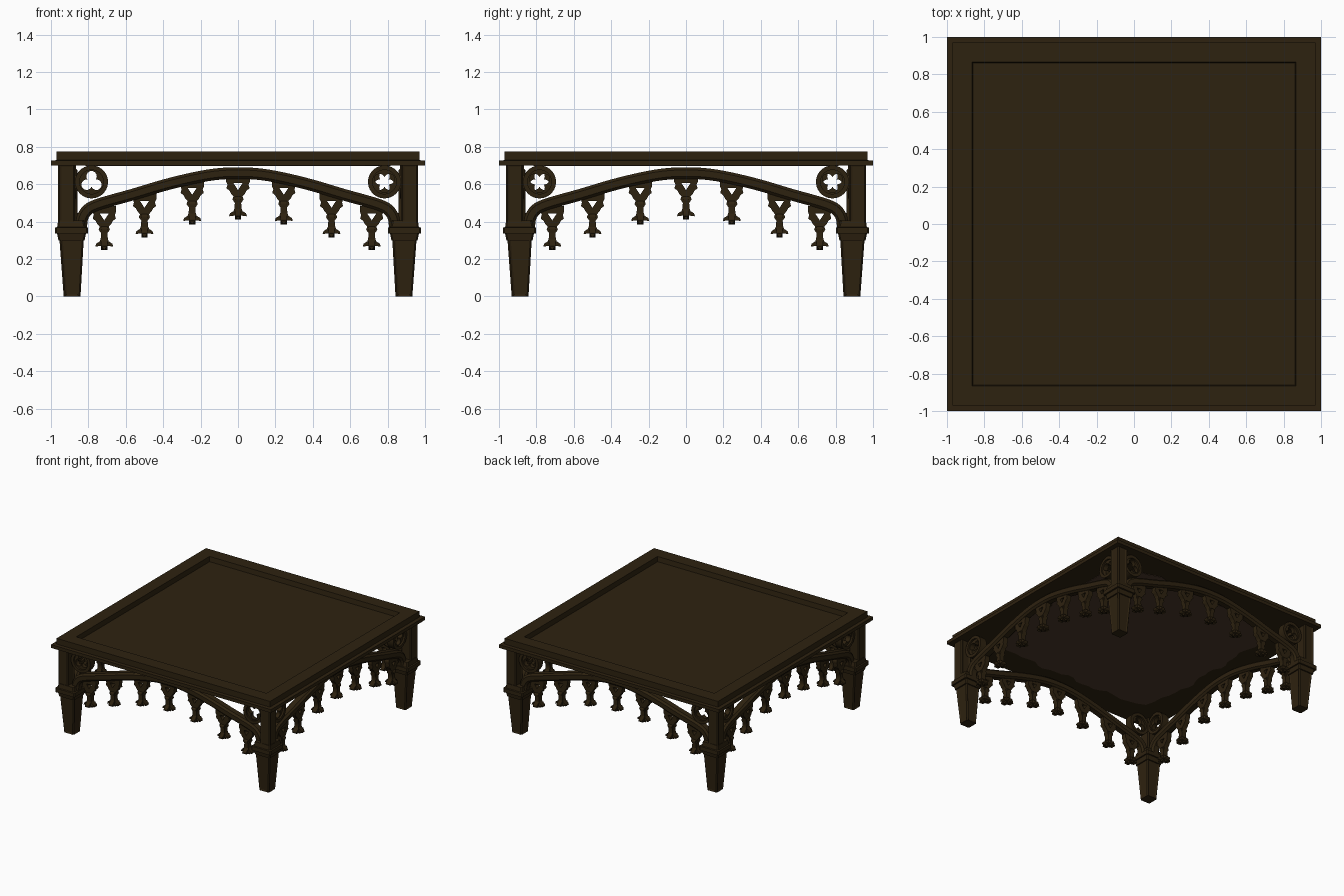
import bpy, bmesh, math
from mathutils import Matrix, Vector

if "Cube" in bpy.data.objects:
    bpy.data.objects.remove(bpy.data.objects["Cube"])


def material(name, rgb):
    m = bpy.data.materials.new(name)
    m.diffuse_color = (*rgb, 1)
    m.use_nodes = True
    m.node_tree.nodes["Principled BSDF"].inputs["Base Color"].default_value = m.diffuse_color
    return m


WOOD = material("dark_wood", (0.027, 0.016, 0.005))
UNDER = material("reddish_underside", (0.07, 0.04, 0.023))


def add(name, mesh, mat=WOOD, matrix=None):
    if not mesh.materials:
        mesh.materials.append(mat)
    ob = bpy.data.objects.new(name, mesh)
    bpy.context.collection.objects.link(ob)
    if matrix is not None:
        ob.matrix_world = matrix
    return ob


def to_mesh(bm, name):
    bmesh.ops.recalc_face_normals(bm, faces=bm.faces)
    me = bpy.data.meshes.new(name)
    bm.to_mesh(me)
    bm.free()
    return me


def loft(bm, rings):
    """Skin a list of equal-sized point rings and cap both ends."""
    vs = [[bm.verts.new(p) for p in r] for r in rings]
    n = len(vs[0])
    sides = []
    for a, b in zip(vs, vs[1:]):
        for i in range(n):
            j = (i + 1) % n
            sides.append(bm.faces.new((a[i], a[j], b[j], b[i])))
    bm.faces.new(vs[0][::-1])
    bm.faces.new(vs[-1])
    return sides


def octagon(cx, cy, hx, hy, c):
    return [(cx + x, cy + y) for x, y in (
        (hx - c, -hy), (hx, -hy + c), (hx, hy - c), (hx - c, hy),
        (-hx + c, hy), (-hx, hy - c), (-hx, -hy + c), (-hx + c, -hy))]


def post(bm, levels, c=0.008, panel=0):
    """Chamfered square post from (height, centre, half width) levels."""
    sides = loft(bm, [[(x, y, z) for x, y in octagon(o, o, h, h, c)]
                      for z, o, h in levels])
    if panel:
        bm.normal_update()
        wide = [f for f in sides if min(e.calc_length() for e in f.edges) > 0.03]
        bmesh.ops.recalc_face_normals(bm, faces=bm.faces)
        bmesh.ops.inset_individual(bm, faces=wide, thickness=panel, depth=-0.005)


def plate(name, outlines, half_depth):
    """Extruded flat shape; later outlines are holes."""
    cu = bpy.data.curves.new(name, 'CURVE')
    cu.dimensions = '2D'
    cu.fill_mode = 'BOTH'
    cu.extrude = half_depth
    for pts in outlines:
        sp = cu.splines.new('POLY')
        sp.points.add(len(pts) - 1)
        for p, (x, y) in zip(sp.points, pts):
            p.co = (x, y, 0, 1)
        sp.use_cyclic_u = True
    ob = bpy.data.objects.new(name, cu)
    bpy.context.collection.objects.link(ob)
    dg = bpy.context.evaluated_depsgraph_get()
    me = bpy.data.meshes.new_from_object(ob.evaluated_get(dg))
    bpy.data.objects.remove(ob)
    me.materials.clear()
    return me


def polar(f, n=40):
    return [(f(t) * math.cos(t), f(t) * math.sin(t))
            for t in (2 * math.pi * i / n for i in range(n))]


# table top: lower moulding, and upper slab with a sunken panel
bm = bmesh.new()


def sq(h, z):
    return [(h, -h, z), (h, h, z), (-h, h, z), (-h, -h, z)]


loft(bm, [sq(1.0, 0.70), sq(1.0, 0.727), sq(0.97, 0.728), sq(0.97, 0.775),
          sq(0.865, 0.775), sq(0.86, 0.735)])
add("table_top", to_mesh(bm, "table_top"))

# reddish uneven patch of the underside
bm = bmesh.new()
pts = []
for i in range(96):
    t = 2 * math.pi * i / 96
    c, s = math.cos(t), math.sin(t)
    r = 0.79 / (abs(c) ** 7 + abs(s) ** 7) ** (1 / 7)
    r += 0.018 * math.sin(13 * t) + 0.012 * math.sin(29 * t + 1)
    pts.append((r * c, r * s))
loft(bm, [[(x, y, z) for x, y in pts] for z in (0.697, 0.702)])
add("underside_panel", to_mesh(bm, "underside_panel"), UNDER)

# legs: tapered foot, collar and upper column
bm = bmesh.new()
post(bm, [(0.0, 0.887, 0.045), (0.335, 0.89, 0.067)], panel=0.014)
post(bm, [(0.30, 0.89, 0.070), (0.335, 0.89, 0.077), (0.336, 0.891, 0.088),
          (0.368, 0.891, 0.088), (0.37, 0.891, 0.076), (0.405, 0.893, 0.069)])
post(bm, [(0.39, 0.917, 0.046), (0.705, 0.917, 0.046)], panel=0.016)
leg = to_mesh(bm, "leg")

# arch: chamfered bar swept along half a path and mirrored
half = [(-0.838, 0.37), (-0.832, 0.42), (-0.805, 0.462), (-0.76, 0.487),
        (-0.68, 0.512), (-0.56, 0.545), (-0.40, 0.593), (-0.25, 0.63),
        (-0.12, 0.653), (0, 0.659)]
ctrl = [Vector(p) for p in half + [(-x, z) for x, z in half[-2::-1]]]
path = []
for i in range(len(ctrl) - 1):
    p0, p1, p2, p3 = (ctrl[max(i - 1, 0)], ctrl[i], ctrl[i + 1],
                      ctrl[min(i + 2, len(ctrl) - 1)])
    for k in range(3):
        t = k / 3
        path.append(0.5 * (2 * p1 + (p2 - p0) * t + (2 * p0 - 5 * p1 + 4 * p2 - p3) * t * t
                           + (3 * p1 - p0 - 3 * p2 + p3) * t ** 3))
path.append(ctrl[-1])
rings = []
for i, p in enumerate(path):
    d = (path[min(i + 1, len(path) - 1)] - path[max(i - 1, 0)]).normalized()
    rings.append([(p.x - d.y * v, u, p.y + d.x * v)
                  for u, v in octagon(0, 0, 0.036, 0.031, 0.014)])
bm = bmesh.new()
loft(bm, rings)
arch = to_mesh(bm, "arch")

# pendant: pierced bracket with a lily-shaped drop, crossed by a second drop
drop = [(0.0, 0.0), (0.018, 0.022), (0.048, 0.018), (0.043, 0.034), (0.024, 0.046),
        (0.019, 0.06), (0.017, 0.09), (0.03, 0.108)]
bracket = [(0.024, 0.125), (0.038, 0.14), (0.045, 0.155), (0.062, 0.168),
           (0.056, 0.188), (0.064, 0.205), (0.064, 0.235)]


def mirror(pts):
    return pts + [(-x, y) for x, y in pts[::-1] if x]


pendant = plate("pendant", [mirror(drop + bracket),
                            [(-0.024, 0.195), (0.024, 0.195), (0, 0.158)]], 0.02)
pendant_cross = plate("pendant_cross", [mirror(drop + [(0.02, 0.125)])], 0.017)

# corner roundel: raised rim and thin plate with a three-lobed opening
rim = plate("rim", [polar(lambda t: 0.088), polar(lambda t: 0.064)], 0.03)


def lobes(t):
    a = (t - math.pi / 2 + math.pi / 3) % (2 * math.pi / 3) - math.pi / 3
    return 0.03 * math.cos(a) + math.sqrt(0.028 ** 2 - (0.03 * math.sin(a)) ** 2)


tracery = plate("tracery", [polar(lambda t: 0.072), polar(lobes, 48)], 0.016)

# place one leg, arch, seven pendants and two roundels per side
drops = [(-0.715, 0.248), (-0.5, 0.315), (-0.245, 0.385), (0, 0.41),
         (0.245, 0.385), (0.5, 0.315), (0.715, 0.248)]
UP = Matrix.Rotation(math.pi / 2, 4, 'X')
Y = -0.895
for k, side in enumerate(("front", "right", "back", "left")):
    turn = Matrix.Rotation(k * math.pi / 2, 4, 'Z')
    add(side + "_leg", leg, WOOD, turn)
    add(side + "_arch", arch, WOOD, turn @ Matrix.Translation((0, Y, 0)))
    for x, z in drops:
        m = turn @ Matrix.Translation((x, Y, z))
        add(side + "_pendant", pendant, WOOD, m @ UP)
        add(side + "_pendant_cross", pendant_cross, WOOD,
            m @ Matrix.Rotation(math.pi / 2, 4, 'Z') @ UP)
    for x in (-0.783, 0.783):
        m = turn @ Matrix.Translation((x, Y, 0.612)) @ UP
        add(side + "_roundel_rim", rim, WOOD, m)
        flip = math.pi if (x > 0 and k == 0) or k == 1 else 0
        add(side + "_roundel_tracery", tracery, WOOD,
            m @ Matrix.Rotation(flip, 4, 'Z'))
